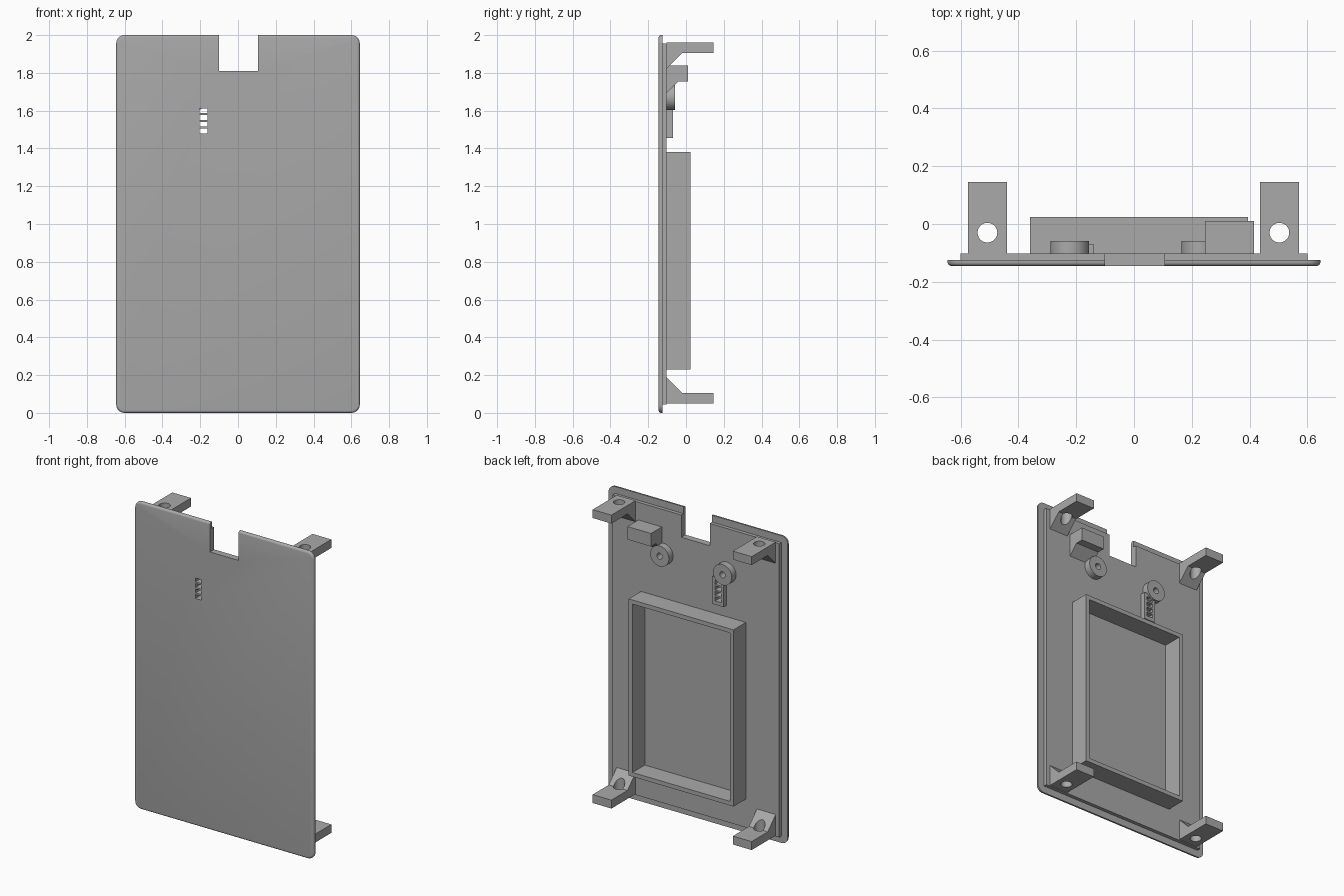
import bpy, bmesh, math
from mathutils import Vector

if "Cube" in bpy.data.objects:
    bpy.data.objects.remove(bpy.data.objects["Cube"])

grey = bpy.data.materials.new("mid grey")
grey.diffuse_color = (0.4, 0.4, 0.4, 1)
grey.use_nodes = True
grey.node_tree.nodes["Principled BSDF"].inputs["Base Color"].default_value = grey.diffuse_color


def loft(name, rings):
    """Solid through stacked rings of 3D points, capped at both ends."""
    bm = bmesh.new()
    loops = [[bm.verts.new(p) for p in r] for r in rings]
    n = len(loops[0])
    for a, b in zip(loops, loops[1:]):
        for i in range(n):
            j = (i + 1) % n
            bm.faces.new((a[i], a[j], b[j], b[i]))
    bm.faces.new(loops[0][::-1])
    bm.faces.new(loops[-1])
    bmesh.ops.recalc_face_normals(bm, faces=bm.faces)
    me = bpy.data.meshes.new(name)
    bm.to_mesh(me)
    bm.free()
    me.materials.append(grey)
    ob = bpy.data.objects.new(name, me)
    bpy.context.collection.objects.link(ob)
    return ob


def prism(name, pts, vec):
    return loft(name, [pts, [Vector(p) + Vector(vec) for p in pts]])


def box(name, x0, x1, y0, y1, z0, z1):
    return prism(name, [(x0, y0, z0), (x1, y0, z0), (x1, y0, z1), (x0, y0, z1)], (0, y1 - y0, 0))


def cylinder(name, centre, r, vec, sides=40):
    c, v = Vector(centre), Vector(vec)
    u = v.orthogonal().normalized()
    w = v.normalized().cross(u)
    ang = [2 * math.pi * i / sides for i in range(sides)]
    return prism(name, [c + r * (u * math.cos(a) + w * math.sin(a)) for a in ang], vec)


def cut(ob, *cutters):
    for c in cutters:
        m = ob.modifiers.new("cut", 'BOOLEAN')
        m.operation, m.solver, m.object = 'DIFFERENCE', 'EXACT', c
        bpy.context.view_layer.objects.active = ob
        bpy.ops.object.modifier_apply(modifier=m.name)


def discard(*obs):
    for o in obs:
        bpy.data.objects.remove(o)


def smooth(ob):
    bpy.ops.object.select_all(action='DESELECT')
    ob.select_set(True)
    bpy.context.view_layer.objects.active = ob
    bpy.ops.object.shade_smooth_by_angle(angle=math.radians(30))


def rounded_rect(y, inset, hw=0.645, r=0.045, steps=8):
    pts = []
    for k, (cx, cz) in enumerate([(hw - r, 2 - r), (r - hw, 2 - r), (r - hw, r), (hw - r, r)]):
        for i in range(steps + 1):
            a = math.pi / 2 * (k + i / steps)
            pts.append((cx + (r - inset) * math.cos(a), y, cz + (r - inset) * math.sin(a)))
    return pts


# Cover plate with a rounded front edge
F = 0.013
rings = []
for i in range(5):
    a = math.pi / 2 * i / 4
    rings.append(rounded_rect(-0.145 + F * (1 - math.cos(a)), F * (1 - math.sin(a))))
rings.append(rounded_rect(-0.125, 0))
plate = loft("cover_plate", rings)

# Raised inner panel and slotted light guide
panel = box("inner_panel", -0.6, 0.6, -0.125, -0.102, 0.045, 1.955)
guide = box("light_guide", -0.222, -0.14, -0.103, -0.07, 1.455, 1.635)

# Connector notch and the four light slots
notch = box("notch_cutter", -0.1, 0.105, -0.3, 0.3, 1.81, 2.2)
slots = [box("slot_cutter", -0.205, -0.161, -0.3, 0.3, z - 0.0125, z + 0.0125)
         for z in (1.492, 1.528, 1.564, 1.6)]
cut(plate, notch, *slots)
cut(panel, notch, *slots)
cut(guide, *slots)
smooth(plate)

# Battery frame: four walls
frame = box("battery_frame", -0.36, 0.395, -0.103, 0.025, 0.23, 1.38)
hollow = box("frame_cutter", -0.333, 0.368, -0.2, 0.2, 0.257, 1.353)
cut(frame, hollow)

# Four screw brackets with gussets and vertical holes
profile = [(-0.103, 1.96), (0.145, 1.96), (0.145, 1.905), (-0.02, 1.905), (-0.103, 1.822)]
for x, side in ((-0.507, "left"), (0.503, "right")):
    drill = cylinder("drill_cutter", (x, -0.03, -0.5), 0.034, (0, 0, 3))
    for level in ("upper", "lower"):
        pts = [(x - 0.0675, y, z if level == "upper" else 2.01 - z) for y, z in profile]
        bracket = prism(f"{level}_{side}_bracket", pts, (0.135, 0, 0))
        cut(bracket, drill)
        smooth(bracket)
    discard(drill)

# Switch stop block with sloped underside
prism("stop_block", [(0.245, y, z) for y, z in
                     [(-0.103, 1.84), (0.01, 1.84), (0.01, 1.755), (-0.04, 1.755), (-0.103, 1.692)]],
      (0.17, 0, 0))

# Two round bosses with centre holes
for x, side in ((-0.222, "left"), (0.231, "right")):
    boss = cylinder(f"{side}_boss", (x, -0.103, 1.67), 0.067, (0, 0.045, 0))
    bore = cylinder("bore_cutter", (x, -0.2, 1.67), 0.02, (0, 0.3, 0), 24)
    cut(boss, bore)
    smooth(boss)
    discard(bore)

discard(notch, hollow, *slots)
